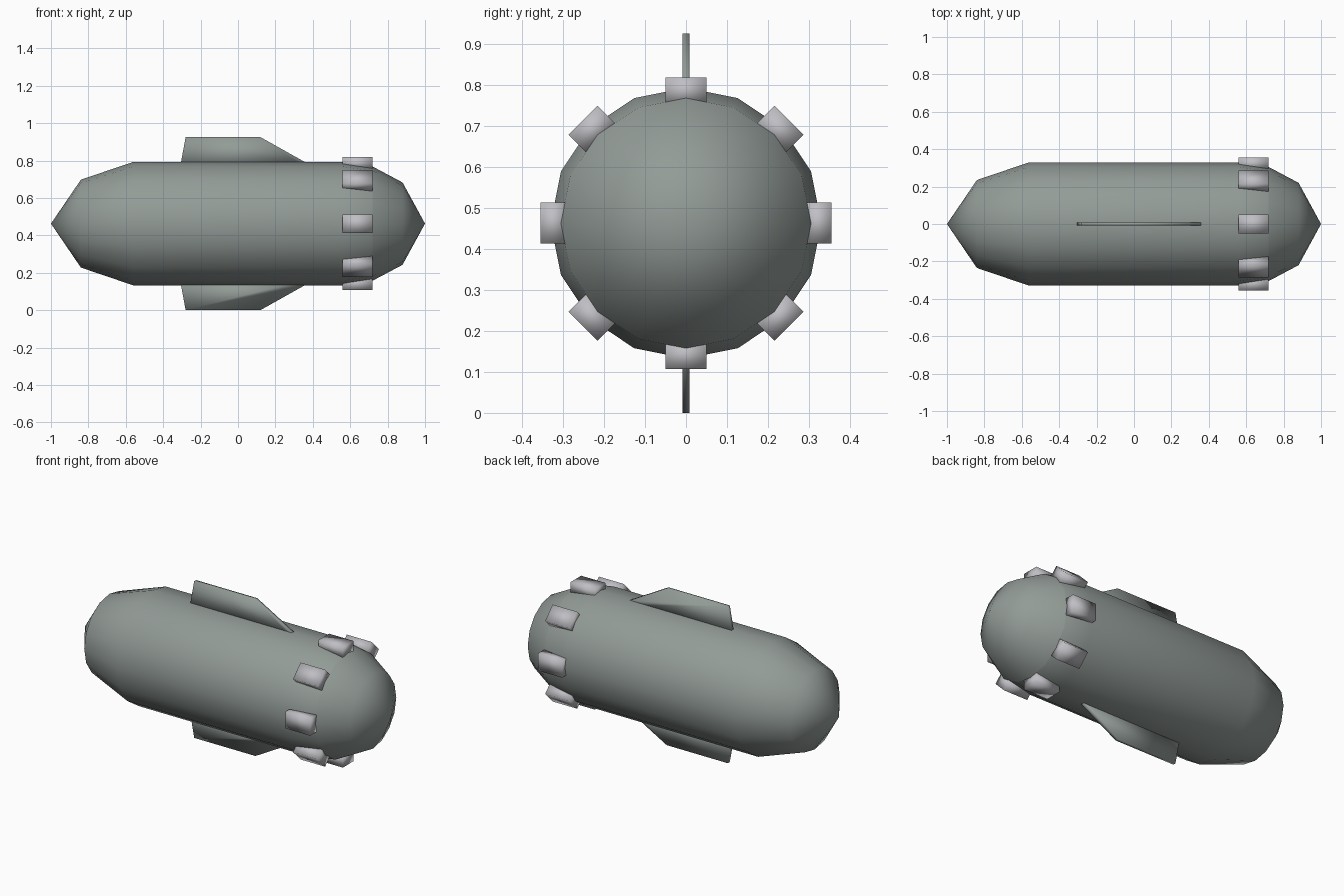
import bpy, bmesh, math
from mathutils import Matrix, Vector

cube = bpy.data.objects.get("Cube")
if cube:
    bpy.data.objects.remove(cube, do_unlink=True)

AXIS_Z = 0.4625   # height of the hull's long axis
SIDES = 16


def make_material(name, rgb):
    mat = bpy.data.materials.new(name)
    mat.use_nodes = True
    mat.diffuse_color = (*rgb, 1)
    mat.node_tree.nodes["Principled BSDF"].inputs["Base Color"].default_value = (*rgb, 1)
    mat.use_backface_culling = True
    return mat


hull_grey = make_material("green_grey_hull", (0.29, 0.33, 0.31))
block_grey = make_material("light_grey_metal", (0.52, 0.52, 0.55))


def finish(bm, name, mat):
    mesh = bpy.data.meshes.new(name)
    for face in bm.faces:
        face.smooth = True
    bm.to_mesh(mesh)
    bm.free()
    mesh.materials.append(mat)
    obj = bpy.data.objects.new(name, mesh)
    obj.location.z = AXIS_Z
    bpy.context.collection.objects.link(obj)
    return obj


def lathe(name, profile, mat):
    """Spin (x, radius) points about the x axis; rising x faces outward."""
    bm = bmesh.new()
    rings = []
    for x, r in profile:
        angles = [math.tau * i / SIDES for i in range(SIDES)]
        rings.append([bm.verts.new((x, r * math.sin(a), r * math.cos(a))) for a in angles])
    for a, b in zip(rings, rings[1:]):
        for i in range(SIDES):
            j = (i + 1) % SIDES
            bm.faces.new((a[i], b[i], b[j], a[j]))
    bmesh.ops.remove_doubles(bm, verts=bm.verts[:], dist=0.0001)
    return finish(bm, name, mat)


# Hull with pointed nose, the dish inside its tail, and the inward-facing tail dome
lathe("hull", [(-1, 0), (-0.84, 0.235), (-0.56, 0.33), (0.56, 0.33),
               (0.72, 0.305), (0.77, 0.272)], hull_grey)
lathe("tail_dish", [(0.77, 0.272), (0.66, 0.25), (0.56, 0.17), (0.5, 0)], hull_grey)
lathe("tail_dome", [(1, 0), (0.88, 0.22), (0.72, 0.305)], hull_grey)


# Thin fins above and below
def fin(name, side):
    bm = bmesh.new()
    outline = [(-0.31, 0.3), (-0.28, AXIS_Z), (0.12, AXIS_Z), (0.36, 0.328), (0.36, 0.3)]
    face = bm.faces.new([bm.verts.new((x, -0.009, z * side)) for x, z in outline])
    out = bmesh.ops.extrude_face_region(bm, geom=[face])
    moved = [v for v in out["geom"] if isinstance(v, bmesh.types.BMVert)]
    bmesh.ops.translate(bm, verts=moved, vec=(0, 0.018, 0))
    bmesh.ops.recalc_face_normals(bm, faces=bm.faces[:])
    return finish(bm, name, hull_grey)


fin("top_fin", 1)
fin("bottom_fin", -1)

# Ring of eight blocks around the tail
for i in range(8):
    bm = bmesh.new()
    bmesh.ops.create_cube(bm, size=1)
    place = (Matrix.Rotation(math.tau * i / 8, 4, "X")
             @ Matrix.Translation(Vector((0.64, 0, 0.3225)))
             @ Matrix.Diagonal((0.16, 0.1, 0.065, 1)))
    bmesh.ops.transform(bm, matrix=place, verts=bm.verts[:])
    finish(bm, f"tail_block_{i + 1}", block_grey)
